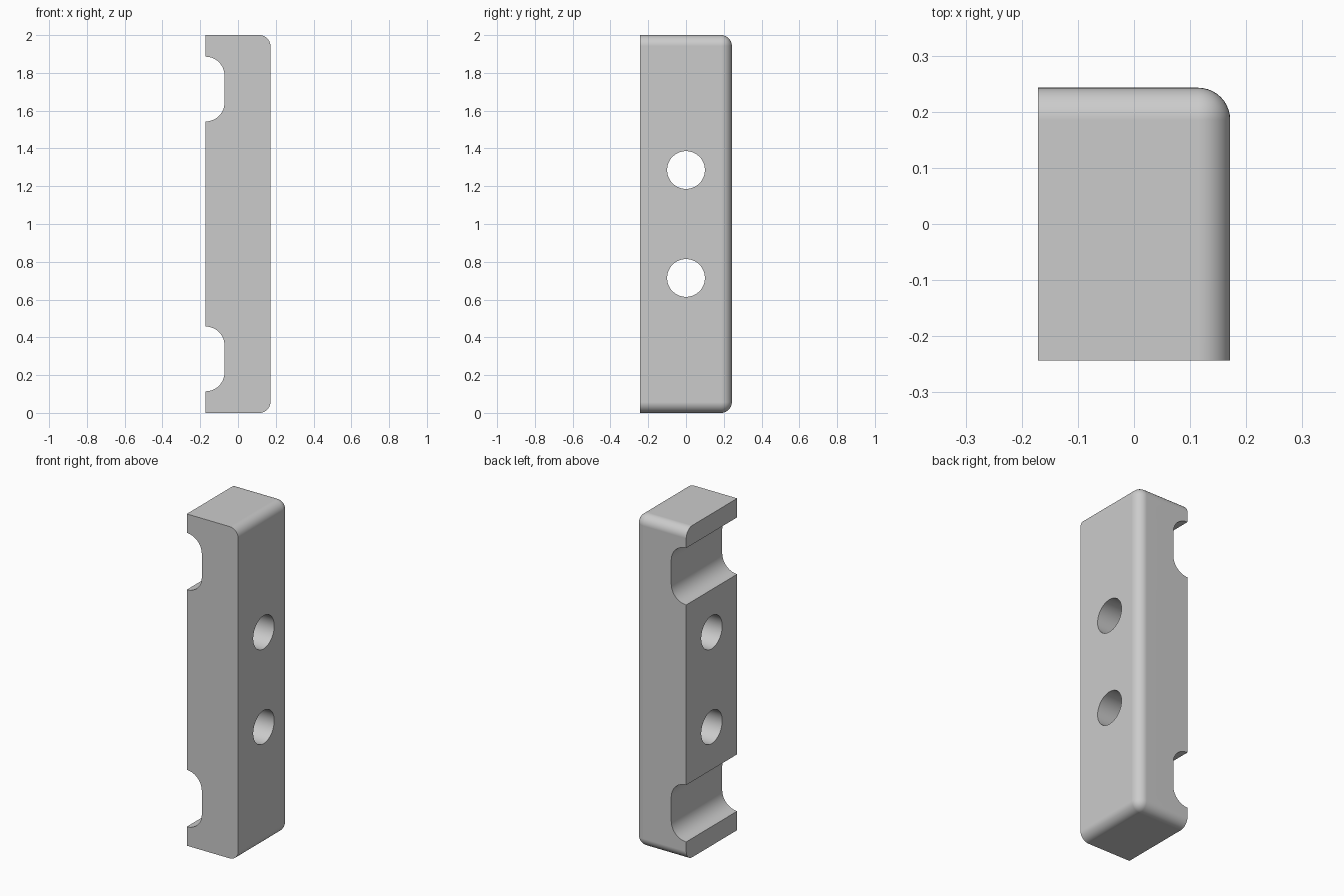
import bpy, bmesh, math
from mathutils import Matrix

old = bpy.data.objects.get("Cube")
if old:
    bpy.data.objects.remove(old, do_unlink=True)

# Dimensions, on a module of one seventh of a unit
U = 1 / 7
HALF_X, HALF_Y, HEIGHT = 1.2 * U, 1.7 * U, 2.0
ROUND = 0.4 * U
HOLE_R = 0.7 * U
NOTCH_R = 0.7 * U
NOTCH_LOW, NOTCH_HIGH = 0.8 * U, 3.2 * U

grey = bpy.data.materials.new("light grey")
grey.use_nodes = True
colour = (0.6, 0.6, 0.6, 1)
grey.diffuse_color = colour
grey.node_tree.nodes["Principled BSDF"].inputs["Base Color"].default_value = colour


def add_object(name, bm):
    bmesh.ops.recalc_face_normals(bm, faces=bm.faces)
    mesh = bpy.data.meshes.new(name)
    bm.to_mesh(mesh)
    bm.free()
    mesh.materials.append(grey)
    obj = bpy.data.objects.new(name, mesh)
    bpy.context.collection.objects.link(obj)
    return obj


def make_block():
    """Box with rounded outer side, back, top and bottom edges."""
    bm = bmesh.new()
    bmesh.ops.create_cube(bm, size=1)
    bmesh.ops.scale(bm, vec=(2 * HALF_X, 2 * HALF_Y, HEIGHT), verts=bm.verts)
    bmesh.ops.translate(bm, vec=(0, 0, HEIGHT / 2), verts=bm.verts)

    def rounded(edge):
        a, b = (v.co for v in edge.verts)
        on_side = min(a.x, b.x) > 0
        on_back = min(a.y, b.y) > 0
        level = abs(a.z - b.z) < 0.01
        return (on_side or on_back) if level else (on_side and on_back)

    bmesh.ops.bevel(bm, geom=[e for e in bm.edges if rounded(e)], offset=ROUND,
                    offset_type='OFFSET', segments=10, profile=0.5, affect='EDGES')
    return add_object("block", bm)


def make_notch(name, low, high):
    """Channel along y with quarter-round floor corners."""
    steps = 16
    outline = []
    for centre_z, start in ((low + NOTCH_R, -90), (high - NOTCH_R, 0)):
        for i in range(steps + 1):
            t = math.radians(start + 90 * i / steps)
            outline.append((-HALF_X + NOTCH_R * math.cos(t),
                            centre_z + NOTCH_R * math.sin(t)))
    outline += [(-2 * HALF_X, high), (-2 * HALF_X, low)]
    bm = bmesh.new()
    face = bm.faces.new([bm.verts.new((x, -1, z)) for x, z in outline])
    extruded = bmesh.ops.extrude_face_region(bm, geom=[face])["geom"]
    bmesh.ops.translate(bm, vec=(0, 2, 0),
                        verts=[g for g in extruded if isinstance(g, bmesh.types.BMVert)])
    return add_object(name, bm)


def make_hole(name, z):
    """Round bore along x."""
    bm = bmesh.new()
    place = Matrix.Translation((0, 0, z)) @ Matrix.Rotation(math.pi / 2, 4, 'Y')
    bmesh.ops.create_cone(bm, cap_ends=True, segments=64, radius1=HOLE_R,
                          radius2=HOLE_R, depth=1, matrix=place)
    return add_object(name, bm)


block = make_block()
cutters = [
    make_notch("lower_notch_cutter", NOTCH_LOW, NOTCH_HIGH),
    make_notch("upper_notch_cutter", HEIGHT - NOTCH_HIGH, HEIGHT - NOTCH_LOW),
    make_hole("lower_hole_cutter", 1 - 2 * U),
    make_hole("upper_hole_cutter", 1 + 2 * U),
]

# Cut the notches and holes, then drop the cutters
bpy.ops.object.select_all(action='DESELECT')
block.select_set(True)
bpy.context.view_layer.objects.active = block
for cutter in cutters:
    cutter.hide_render = True
    mod = block.modifiers.new(cutter.name, 'BOOLEAN')
    mod.operation = 'DIFFERENCE'
    mod.solver = 'EXACT'
    mod.object = cutter
    bpy.ops.object.modifier_apply(modifier=mod.name)
    bpy.data.objects.remove(cutter, do_unlink=True)

# Smooth curves, crisp edges and flat faces
bpy.ops.object.shade_smooth_by_angle(angle=math.radians(30))
weighted = block.modifiers.new("flat_faces", 'WEIGHTED_NORMAL')
weighted.keep_sharp = True
